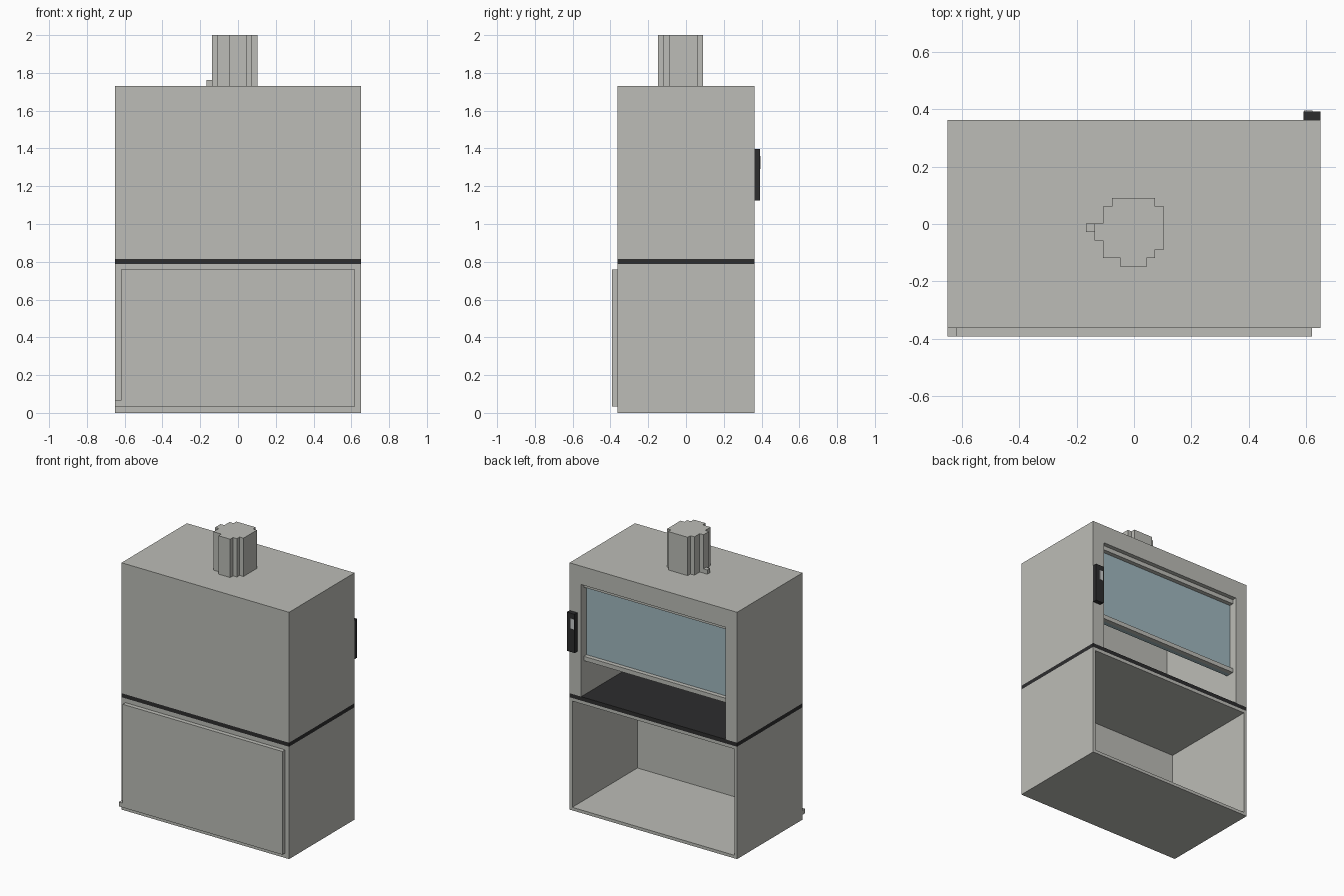
import bpy, bmesh

cube = bpy.data.objects.get("Cube")
if cube:
    bpy.data.objects.remove(cube, do_unlink=True)


def material(name, rgb):
    m = bpy.data.materials.new(name)
    m.use_nodes = True
    m.diffuse_color = (*rgb, 1)
    m.node_tree.nodes["Principled BSDF"].inputs["Base Color"].default_value = (*rgb, 1)
    return m


GREY = material("warm grey metal", (0.503, 0.507, 0.472))
BLACK = material("black worktop", (0.026, 0.026, 0.027))
GLASS = material("blue glass", (0.352, 0.479, 0.521))
PALE = material("pale display", (0.58, 0.60, 0.60))


def finish(name, bm, mat):
    bmesh.ops.recalc_face_normals(bm, faces=bm.faces)
    mesh = bpy.data.meshes.new(name)
    bm.to_mesh(mesh)
    bm.free()
    mesh.materials.append(mat)
    obj = bpy.data.objects.new(name, mesh)
    bpy.context.collection.objects.link(obj)
    return obj


def prism(name, points, direction, mat):
    """Extrude a closed outline of 3D points along a vector."""
    bm = bmesh.new()
    face = bm.faces.new([bm.verts.new(p) for p in points])
    ext = bmesh.ops.extrude_face_region(bm, geom=[face], use_keep_orig=True)
    verts = [g for g in ext["geom"] if isinstance(g, bmesh.types.BMVert)]
    bmesh.ops.translate(bm, verts=verts, vec=direction)
    return finish(name, bm, mat)


def box(name, x, y, z, mat):
    pts = [(x[0], y[0], z[0]), (x[1], y[0], z[0]), (x[1], y[1], z[0]), (x[0], y[1], z[0])]
    return prism(name, pts, (0, 0, z[1] - z[0]), mat)


V = 0.0302            # module that all sizes step by
W, D = 0.65, 0.3625   # half width and half depth
COUNTER = (0.788, 0.816)
TOP = 1.731
OPEN_X, OPEN_Z = W - 3 * V, 1.602

# Base cabinet: a box with a recess cut into its open side
bm = bmesh.new()
bmesh.ops.create_cube(bm, size=1)
for v in bm.verts:
    v.co = (v.co.x * 2 * W, v.co.y * 2 * D, (v.co.z + 0.5) * COUNTER[0])
bm.faces.ensure_lookup_table()
mouth = max(bm.faces, key=lambda f: f.calc_center_median().y)
bmesh.ops.inset_individual(bm, faces=[mouth], thickness=V)
ext = bmesh.ops.extrude_discrete_faces(bm, faces=[mouth])
bmesh.ops.translate(bm, verts=ext["faces"][0].verts, vec=(0, -2 * D + 0.003, 0))
finish("base_cabinet", bm, GREY)

# Panel closing the cabinet front, with its small corner catch
box("front_panel", (-W + V, W - V), (-D - V, -D), (V + 0.004, 0.758), GREY)
box("panel_catch", (-W, -W + V), (-D - V, -D), (V + 0.004, 2 * V + 0.004), GREY)

# Worktop
box("worktop", (-W, W), (-D, D), COUNTER, BLACK)

# Upper hood: an arch-shaped shell and its front wall
arch = [(-W, COUNTER[1]), (-W, TOP), (W, TOP), (W, COUNTER[1]),
        (OPEN_X, COUNTER[1]), (OPEN_X, OPEN_Z), (-OPEN_X, OPEN_Z), (-OPEN_X, COUNTER[1])]
prism("hood_shell", [(x, -D, z) for x, z in arch], (0, 2 * D, 0), GREY)
box("hood_front_wall", (-OPEN_X, OPEN_X), (-D, -D + V), (COUNTER[1], OPEN_Z), GREY)

# Sliding sash: glass pane with rails above and below
SASH = 1.057
box("sash_glass", (-OPEN_X, OPEN_X), (D - 3 * V, D - 2 * V), (SASH, OPEN_Z), GLASS)
for name, z in (("sash_lower_rail", SASH), ("sash_upper_rail", OPEN_Z - V)):
    box(name, (-OPEN_X, OPEN_X), (D - 2 * V, D - V), (z, z + V), GREY)

# Control unit with a small display
box("control_unit", (W - 2 * V, W), (D, D + V), (1.125, 1.397), BLACK)
box("control_display", (W - 1.9 * V, W - 0.95 * V), (D + V, D + V + 0.002), (1.29, 1.36), PALE)

# Stepped exhaust duct and the small nub at its foot
duct = [(-0.077, 0.091), (0.074, 0.091), (0.074, 0.061), (0.104, 0.061),
        (0.104, -0.088), (0.074, -0.088), (0.074, -0.118), (0.044, -0.118),
        (0.044, -0.149), (-0.047, -0.149), (-0.047, -0.118), (-0.108, -0.118),
        (-0.108, -0.058), (-0.137, -0.058), (-0.137, 0.002), (-0.108, 0.002),
        (-0.108, 0.061), (-0.077, 0.061)]
prism("exhaust_duct", [(x, y, TOP) for x, y in duct], (0, 0, 2.0 - TOP), GREY)
box("duct_nub", (-0.167, -0.137), (-0.028, 0.002), (TOP, TOP + V), GREY)
